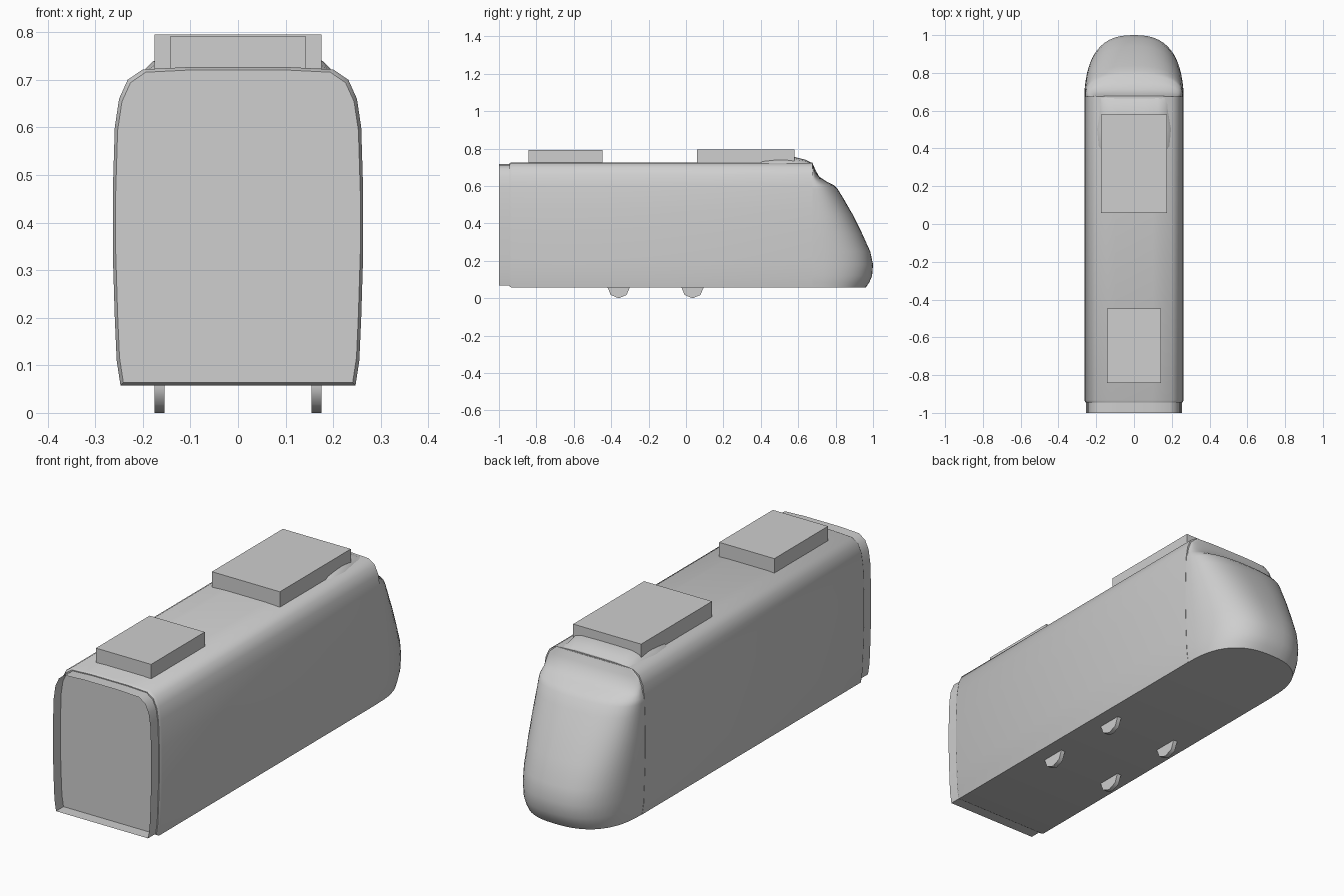
import bpy
import bmesh
import math
from mathutils import Matrix

cube = bpy.data.objects.get("Cube")
if cube:
    bpy.data.objects.remove(cube, do_unlink=True)

grey = bpy.data.materials.new("plain grey")
grey.use_nodes = True
COLOUR = (0.62, 0.62, 0.62, 1)
grey.diffuse_color = COLOUR
grey.node_tree.nodes["Principled BSDF"].inputs["Base Color"].default_value = COLOUR

# Half cross-section of the body: (half width, height), bottom to top
SECTION = [(0.247, 0.058), (0.255, 0.11), (0.259, 0.2), (0.263, 0.33), (0.263, 0.47),
           (0.259, 0.6), (0.25, 0.66), (0.232, 0.7), (0.2, 0.722), (0.1, 0.727)]
FRONT_SEAM = 0.675
REAR = -0.945


def half_width(z):
    for (x0, z0), (x1, z1) in zip(SECTION, SECTION[1:]):
        if z <= z1:
            return x0 + (x1 - x0) * (z - z0) / (z1 - z0)
    return SECTION[-1][0]


def finish(name, bm, angle=None):
    bmesh.ops.recalc_face_normals(bm, faces=bm.faces[:])
    mesh = bpy.data.meshes.new(name)
    bm.to_mesh(mesh)
    bm.free()
    mesh.materials.append(grey)
    obj = bpy.data.objects.new(name, mesh)
    bpy.context.collection.objects.link(obj)
    if angle:
        bpy.ops.object.select_all(action='DESELECT')
        obj.select_set(True)
        bpy.context.view_layer.objects.active = obj
        bpy.ops.object.shade_smooth_by_angle(angle=math.radians(angle))
    return obj


def loft(name, rings, closed=True, caps=True, angle=35):
    bm = bmesh.new()
    loops = [[bm.verts.new(p) for p in ring] for ring in rings]
    count = len(loops[0])
    for a, b in zip(loops, loops[1:]):
        for i in range(count if closed else count - 1):
            j = (i + 1) % count
            bm.faces.new((a[i], a[j], b[j], b[i]))
    if caps:
        bm.faces.new(loops[0])
        bm.faces.new(loops[-1])
    return finish(name, bm, angle)


def section_ring(y, inset=0.0):
    # Shrink the section towards its middle by the inset
    mid = 0.39
    pts = [(x - inset, z + math.copysign(min(inset, abs(mid - z)), mid - z)) for x, z in SECTION]
    return [(x, y, z) for x, z in pts] + [(-x, y, z) for x, z in reversed(pts)]


def box(name, x, y0, y1, z0, z1):
    bm = bmesh.new()
    bmesh.ops.create_cube(bm, size=1, matrix=Matrix.Translation((0, (y0 + y1) / 2, (z0 + z1) / 2))
                          @ Matrix.Diagonal((2 * x, y1 - y0, z1 - z0, 1)))
    return finish(name, bm)


# Main car body, with a slightly rounded rear rim
loft("body", [section_ring(REAR, 0.006), section_ring(REAR + 0.012), section_ring(FRONT_SEAM)])

# Open gangway collar around the rear wall
loft("gangway_collar", [section_ring(-1.0, 0.01), section_ring(REAR, 0.01)], caps=False)

# Streamlined nose: rounded plan outlines stacked by height
NOSE = [(0.058, 0.962), (0.085, 0.98), (0.12, 0.995), (0.18, 1.0), (0.25, 0.985),
        (0.35, 0.94), (0.45, 0.89), (0.54, 0.838), (0.585, 0.81), (0.605, 0.79),
        (0.625, 0.75), (0.65, 0.712), (0.69, 0.69), (0.722, 0.677)]
STEPS = 28
nose_rings = []
for z, tip in NOSE:
    width = half_width(z) - (0.006 if z > 0.61 else 0.001)
    ring = []
    for i in range(STEPS + 1):
        t = math.pi * i / STEPS
        c, s = math.cos(t), math.sin(t)
        ring.append((math.copysign(abs(c) ** 0.8, c) * width,
                     FRONT_SEAM + (tip - FRONT_SEAM) * abs(s) ** 0.8, z))
    nose_rings.append(ring)
loft("nose", nose_rings, angle=50)

# Low roof fairing behind the nose: (y, half width, crown height)
FAIRING = [(0.36, 0.15, 0.727), (0.41, 0.19, 0.742), (0.5, 0.198, 0.75),
           (0.58, 0.185, 0.755), (0.64, 0.18, 0.74), (0.675, 0.18, 0.722)]
fairing_rings = []
for y, w, top in FAIRING:
    shape = [(1, 0), (0.9, 0.65), (0.7, 0.95), (0.3, 1)]
    pts = [(w * u, y, 0.72 + (top - 0.72) * v) for u, v in shape]
    fairing_rings.append(pts + [(-x, py, z) for x, py, z in reversed(pts)])
loft("roof_fairing", fairing_rings, caps=False, angle=40)

# Roof equipment
box("front_roof_unit", 0.175, 0.058, 0.58, 0.72, 0.795)
box("rear_roof_unit", 0.142, -0.842, -0.447, 0.72, 0.792)

# Eight-sided wheels showing below the floor
for y, end in ((-0.36, "rear"), (0.035, "front")):
    for side, label in ((1, "left"), (-1, "right")):
        bm = bmesh.new()
        bmesh.ops.create_cone(bm, cap_ends=True, segments=8, radius1=0.06, radius2=0.06, depth=0.021,
                              matrix=Matrix.Translation((side * 0.165, y, 0.06))
                              @ Matrix.Rotation(math.pi / 2, 4, 'Y'))
        finish(f"{end}_{label}_wheel", bm, 50)
